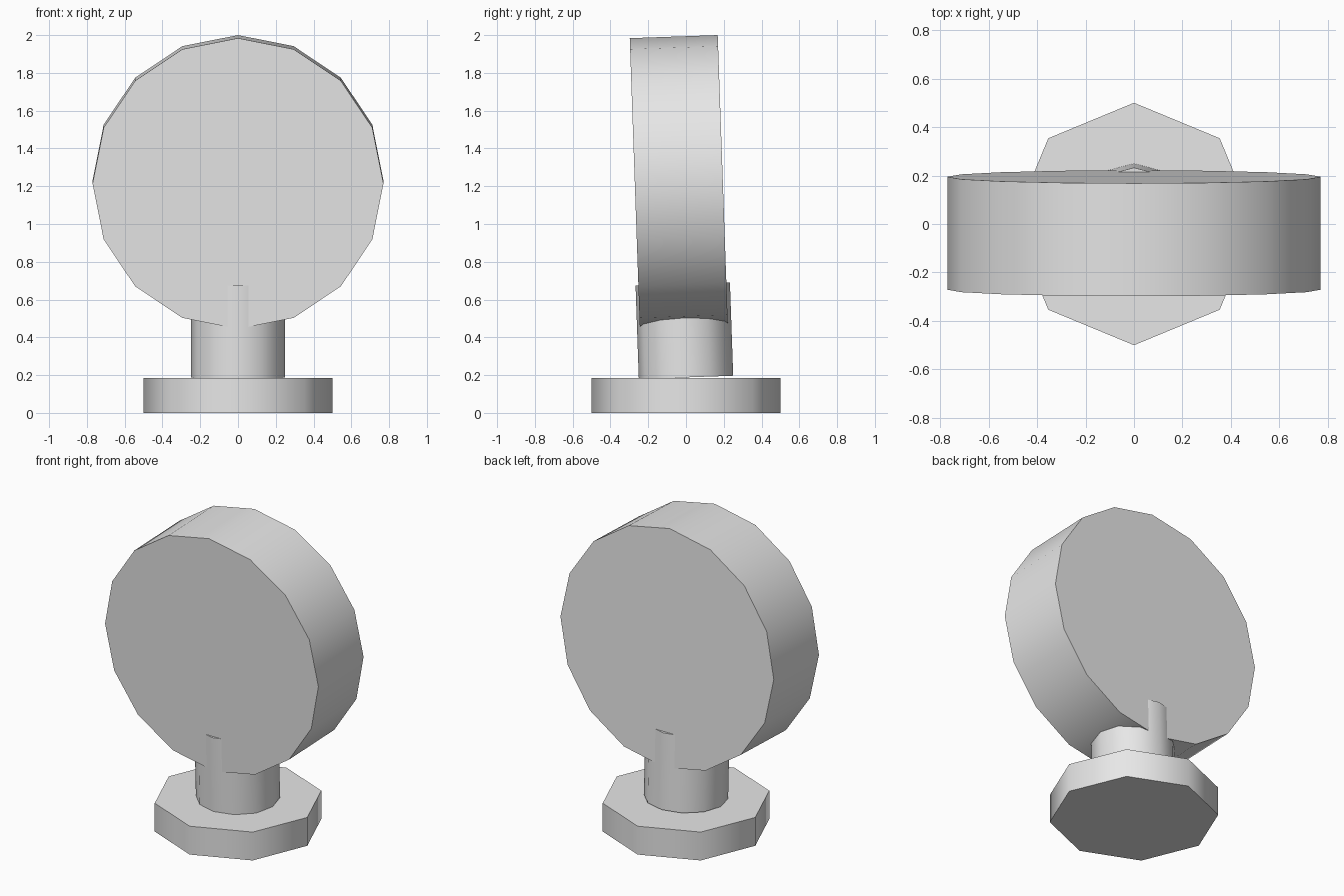
import bpy
from math import radians
from mathutils import Matrix, Vector

cube = bpy.data.objects.get("Cube")
if cube:
    bpy.data.objects.remove(cube, do_unlink=True)

# Single grey material
grey = bpy.data.materials.new("plain grey")
grey.use_nodes = True
colour = (0.8, 0.8, 0.8, 1)
grey.diffuse_color = colour
grey.node_tree.nodes["Principled BSDF"].inputs["Base Color"].default_value = colour


def cylinder(name, sides, radius, depth, matrix):
    """Low-poly cylinder with a corner on its +y axis and smooth sides."""
    bpy.ops.mesh.primitive_cylinder_add(vertices=sides, radius=radius, depth=depth)
    obj = bpy.context.object
    obj.name = name
    obj.matrix_world = matrix
    obj.data.materials.append(grey)
    bpy.ops.object.shade_smooth_by_angle(angle=radians(50))
    return obj


base_height = 0.185
neck_length = 0.495

# The neck and the disc lean forward together from the top of the base
lean = Matrix.Translation((0, 0, base_height + 0.003)) @ Matrix.Rotation(radians(2), 4, 'X')

# Octagonal foot
cylinder("base", 8, 0.5, base_height, Matrix.Translation((0, 0, base_height / 2)))

# Short neck, running up into the disc
cylinder("neck", 12, 0.25, neck_length, lean @ Matrix.Translation((0, 0, neck_length / 2)))

# Thick upright disc facing the front
disc_centre = lean @ Matrix.Translation(Vector((0, -0.002, 1.035)))
cylinder("disc", 16, 0.77, 0.466, disc_centre @ Matrix.Rotation(radians(90), 4, 'X'))
